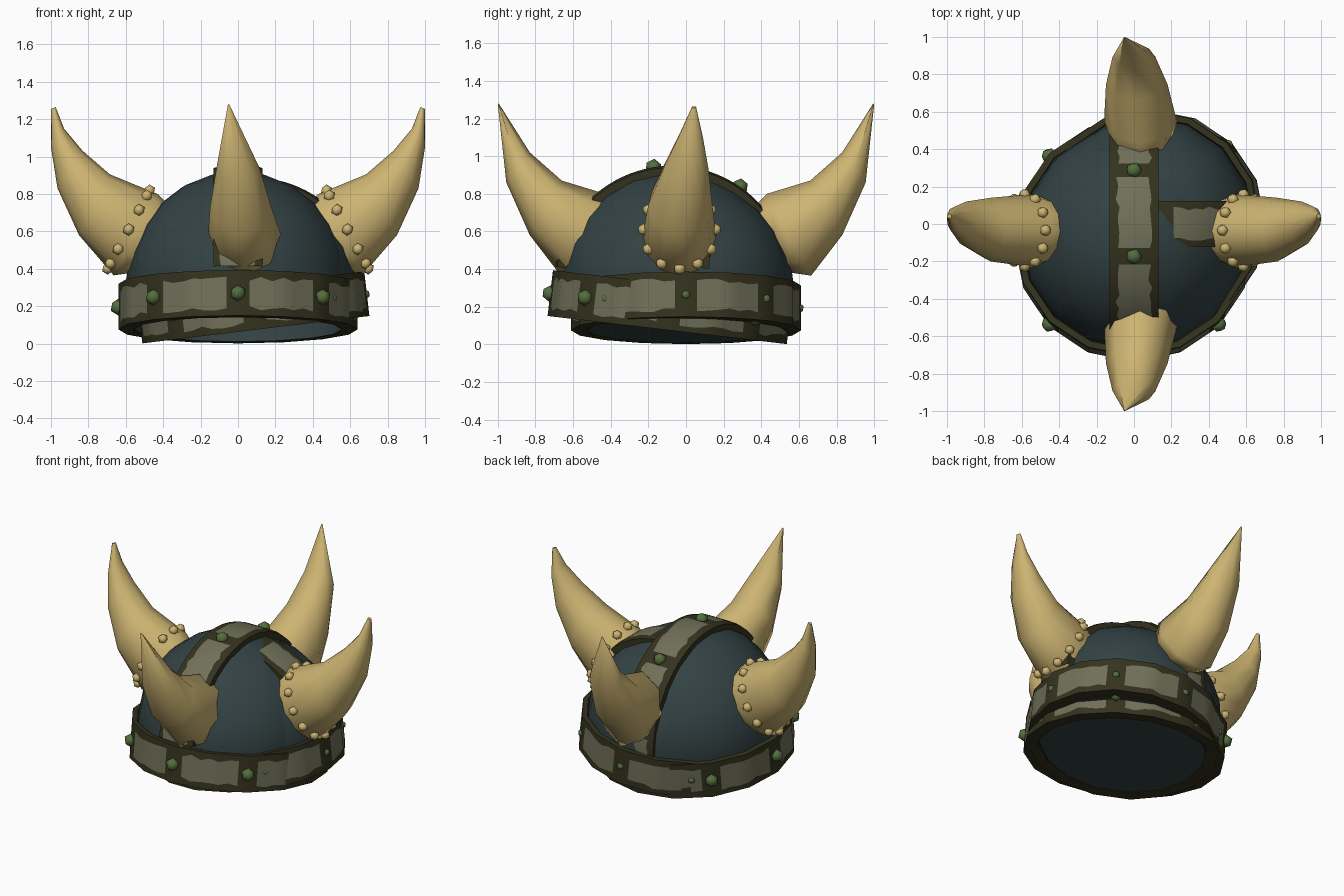
import bpy, bmesh, math, random
from mathutils import Matrix, Vector

if "Cube" in bpy.data.objects:
    bpy.data.objects.remove(bpy.data.objects["Cube"])

random.seed(4)
SIDES = 16


def material(name, rgb):
    m = bpy.data.materials.new(name)
    lin = [((c / 255 + 0.055) / 1.055) ** 2.4 for c in rgb]
    m.diffuse_color = (*lin, 1)
    m.use_nodes = True
    m.node_tree.nodes["Principled BSDF"].inputs["Base Color"].default_value = m.diffuse_color
    return m


BLUE = material("slate blue", (51, 66, 68))
DARK = material("dark olive", (52, 50, 30))
PANEL = material("grey olive", (112, 112, 89))
GREEN = material("rivet green", (84, 110, 62))
HORN = material("horn tan", (205, 180, 114))


def make(name, verts, faces, mats, idx=None, matrix=None, angle=35):
    me = bpy.data.meshes.new(name)
    me.from_pydata([tuple(v) for v in verts], [], faces)
    for m in mats:
        me.materials.append(m)
    if idx:
        me.polygons.foreach_set("material_index", idx)
    if matrix:
        me.transform(matrix)
    bm = bmesh.new()
    bm.from_mesh(me)
    bmesh.ops.recalc_face_normals(bm, faces=bm.faces)
    bm.to_mesh(me)
    bm.free()
    ob = bpy.data.objects.new(name, me)
    bpy.context.collection.objects.link(ob)
    bpy.ops.object.select_all(action='DESELECT')
    ob.select_set(True)
    bpy.context.view_layer.objects.active = ob
    bpy.ops.object.shade_smooth_by_angle(angle=math.radians(angle))
    return ob


def loft(rings, closed_rows=False):
    """Vertices and quad faces joining equal-length closed rings."""
    n, k = len(rings[0]), len(rings)
    verts = [v for r in rings for v in r]
    faces = []
    for i in range(k if closed_rows else k - 1):
        j = (i + 1) % k
        faces += [(i * n + c, i * n + (c + 1) % n, j * n + (c + 1) % n, j * n + c)
                  for c in range(n)]
    return verts, faces


def poly_point(r, a, z):
    """Point at angle a on a flat-sided ring."""
    step = 2 * math.pi / SIDES
    r *= math.cos(step / 2) / math.cos(a % step - step / 2)
    return (r * math.cos(a), r * math.sin(a), z)


def knobs(name, places, radius, mat, matrix=None):
    bm = bmesh.new()
    for p in places:
        bmesh.ops.create_icosphere(bm, subdivisions=1, radius=radius,
                                   matrix=Matrix.Translation(p))
    for f in bm.faces:
        f.smooth = True
    me = bpy.data.meshes.new(name)
    bm.to_mesh(me)
    bm.free()
    me.materials.append(mat)
    if matrix:
        me.transform(matrix)
    bpy.context.collection.objects.link(bpy.data.objects.new(name, me))


BAND_H, DOME_R, STRIP_R = 0.245, 0.60, 0.63


def shell(prefix, M, crown, stud_r, stud_size):
    # dome
    prof = [(0.555, 0), (DOME_R, BAND_H)]
    prof += [(DOME_R * math.cos(t), BAND_H + crown * DOME_R * math.sin(t))
             for t in (math.radians(d) for d in (15, 30, 45, 60, 75, 89.5))]
    v, f = loft([[poly_point(r, 2 * math.pi * c / SIDES, z) for c in range(SIDES)]
                 for r, z in prof])
    f.append(tuple(range(len(v) - SIDES, len(v))))
    if prefix == "inner":       # flat floor closing the opening
        f.append(tuple(range(SIDES)))
    make(prefix + "_dome", v, f, [BLUE], matrix=M, angle=40)

    # brow band: dark frame with eight ragged plates
    n = 64
    ang = [2 * math.pi * c / n for c in range(n)]

    def ring(r, z, jit=0):
        return [poly_point(r, a, z + random.uniform(-jit, jit)) for a in ang]
    rows = [ring(0.64, 0), ring(0.64, 0.04, 0.012), ring(0.64, 0.2, 0.012),
            ring(0.64, BAND_H), ring(0.605, BAND_H), ring(0.56, 0)]
    v, f = loft(rows, True)
    idx = [1 if i // n == 1 and (i % n) % 8 not in (0, 7) else 0 for i in range(len(f))]
    make(prefix + "_brow_band", v, f, [DARK, PANEL], idx, M, 25)
    knobs(prefix + "_band_rivets",
          [poly_point(stud_r, math.pi / 4 * k, 0.12) for k in range(8)],
          stud_size, GREEN, M)

    # crest strip over the top, front to back
    steps = 44
    rows, studs = [], (-60, -16, 28, 72)
    degs = [-88 + 176 * i / steps for i in range(steps + 1)]
    for d in degs:
        t = math.radians(d)
        j = [random.uniform(-0.012, 0.012) for _ in range(2)]
        cross = [(-0.13, 0.57), (-0.13, STRIP_R - 0.01), (-0.088 + j[0], STRIP_R),
                 (0.088 + j[1], STRIP_R), (0.13, STRIP_R - 0.01), (0.13, 0.57)]
        rows.append([(x, r * math.sin(t), BAND_H + crown * r * math.cos(t))
                     for x, r in cross])
    v, f = loft(rows)
    idx = []
    for i in range(len(f)):
        mid = degs[i // 6] + 2
        plate = i % 6 == 2 and min(abs(mid - s) for s in studs) > 4.5
        idx.append(1 if plate else 0)
    make(prefix + "_crest_strip", v, f, [DARK, PANEL], idx, M, 25)
    if prefix == "main":
        knobs(prefix + "_crest_rivets",
              [(0, STRIP_R * math.sin(math.radians(s)),
                BAND_H + STRIP_R * math.cos(math.radians(s))) for s in studs],
              0.045, GREEN, M)


# horn sections: top x, z, bottom x, z, centre y, half width
SECTIONS = [(0.37, 0.74, 0.56, 0.38, -0.035, 0.17),
            (0.43, 0.80, 0.665, 0.365, -0.035, 0.195),
            (0.685, 0.905, 0.85, 0.58, -0.03, 0.17),
            (0.83, 1.03, 0.965, 0.83, 0.0, 0.12),
            (0.93, 1.15, 1.0, 1.05, 0.025, 0.065),
            (0.975, 1.265, 1.0, 1.255, 0.042, 0.012)]


def section_ring(s, n, side):
    xt, zt, xb, zb, yc, ry = s
    top, bot = Vector((xt, yc, zt)), Vector((xb, yc, zb))
    mid, half = (top + bot) / 2, (top - bot) / 2
    out = []
    for k in range(n):
        a = 2 * math.pi * k / n
        p = mid + half * math.cos(a) + Vector((0, ry * math.sin(a), 0))
        out.append(Vector((p.x * side, p.y, p.z)))
    return out


def horn(name, side, n, sections, M, angle):
    v, f = loft([section_ring(s, n, side) for s in sections])
    f += [tuple(range(n)), tuple(range(len(v) - n, len(v)))]
    make(name, v, f, [HORN], matrix=M, angle=angle)


# two overlapping helmets, the second turned a quarter and slightly smaller
tilt = Matrix.Translation((0, -0.1, 0.076)) @ Matrix.Rotation(math.radians(-6.7), 4, 'X')
quarter = Matrix.Rotation(math.pi / 2, 4, 'Z')
shell("main", tilt, 1.0, 0.64, 0.045)
shell("inner", quarter @ Matrix.Diagonal((0.955, 0.955, 0.98, 1)) @ tilt, 0.93, 0.63, 0.028)

# sharp, coarser front and back horns
COARSE = SECTIONS[:2] + [(0.66, 0.87, 0.83, 0.58, -0.015, 0.165),
                         (0.83, 1.02, 0.955, 0.86, 0.0, 0.115),
                         (0.995, 1.28, 1.0, 1.275, 0.05, 0.004)]
# ring for the studs, a little way up the horn
STUD_RING = [a + (b - a) * 0.17 for a, b in zip(SECTIONS[1], SECTIONS[2])]

for side, label in ((-1, "left"), (1, "right")):
    horn(label + "_horn", side, 12, SECTIONS, None, 60)
    knobs(label + "_horn_studs", section_ring(STUD_RING, 12, side), 0.033, HORN)
    horn("front_horn" if side < 0 else "back_horn", side, 8, COARSE, quarter, 75)
